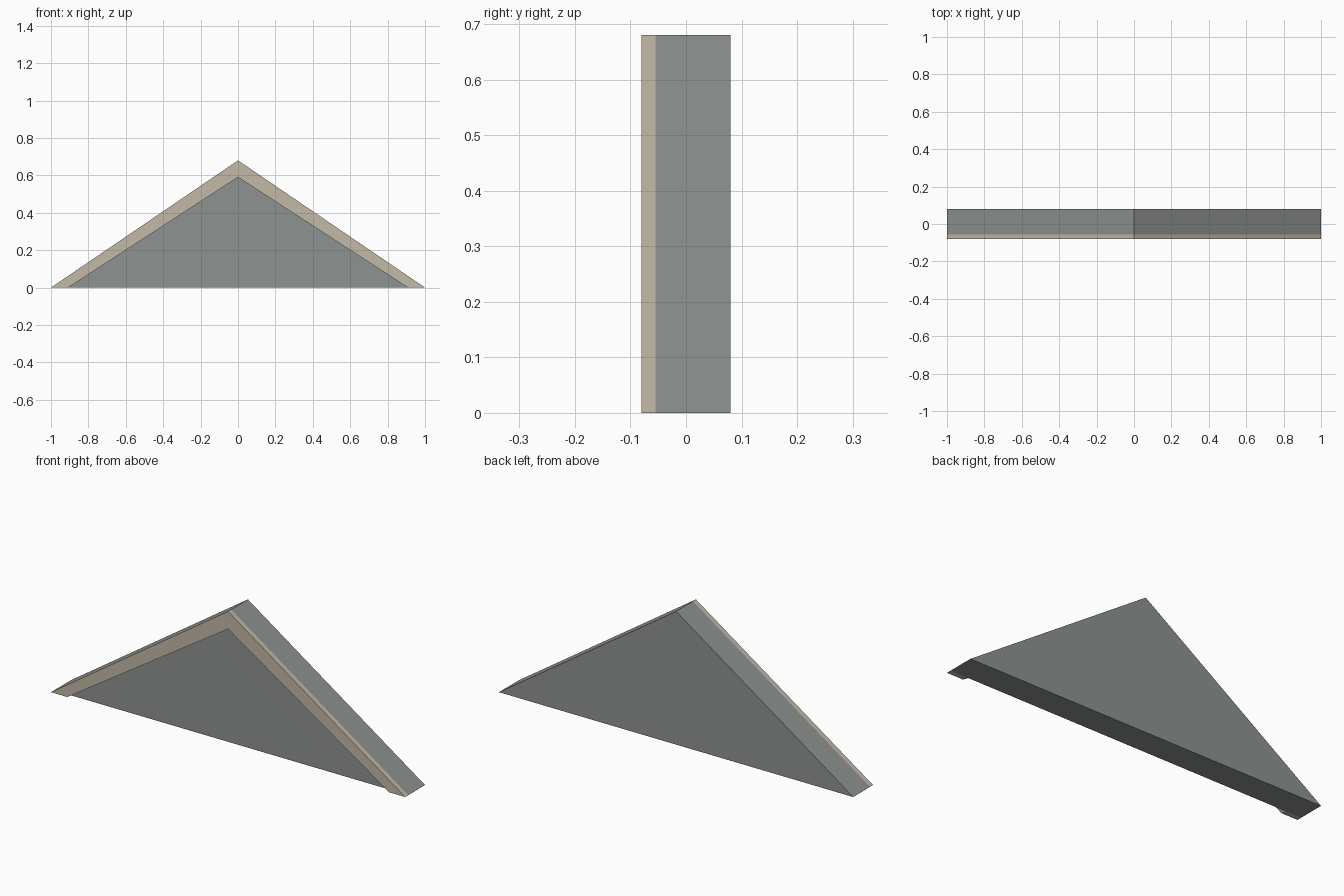
import bpy
import bmesh

if "Cube" in bpy.data.objects:
    bpy.data.objects.remove(bpy.data.objects["Cube"])


def material(name, rgb):
    mat = bpy.data.materials.new(name)
    mat.diffuse_color = (*rgb, 1.0)
    mat.use_nodes = True
    mat.node_tree.nodes["Principled BSDF"].inputs["Base Color"].default_value = mat.diffuse_color
    return mat


def extrude_profile(name, profile, y_front, y_back, mat):
    """Extrude a closed front (x, z) profile along y."""
    bm = bmesh.new()
    face = bm.faces.new([bm.verts.new((x, y_front, z)) for x, z in profile])
    extruded = bmesh.ops.extrude_face_region(bm, geom=[face])["geom"]
    verts = [g for g in extruded if isinstance(g, bmesh.types.BMVert)]
    bmesh.ops.translate(bm, verts=verts, vec=(0, y_back - y_front, 0))
    bmesh.ops.recalc_face_normals(bm, faces=bm.faces)
    mesh = bpy.data.meshes.new(name)
    bm.to_mesh(mesh)
    bm.free()
    mesh.materials.append(mat)
    obj = bpy.data.objects.new(name, mesh)
    bpy.context.collection.objects.link(obj)
    return obj


slate = material("slate grey", (0.27, 0.29, 0.28))
stone = material("beige stone", (0.54, 0.48, 0.38))

HALF, PEAK = 1.0, 0.68
INNER_HALF, INNER_PEAK = 0.908, 0.59
FRONT, SEAM, BACK = -0.08, -0.055, 0.08

# Triangular gable body
extrude_profile("gable_body", [(-HALF, 0), (HALF, 0), (0, PEAK)],
                SEAM, BACK, slate)

# Raised sloping trim on the front, one board per side
for side, sx in (("left", -1), ("right", 1)):
    board = [(sx * HALF, 0), (0, PEAK), (0, INNER_PEAK), (sx * INNER_HALF, 0)]
    extrude_profile(f"gable_trim_{side}", board, FRONT, SEAM, stone)
